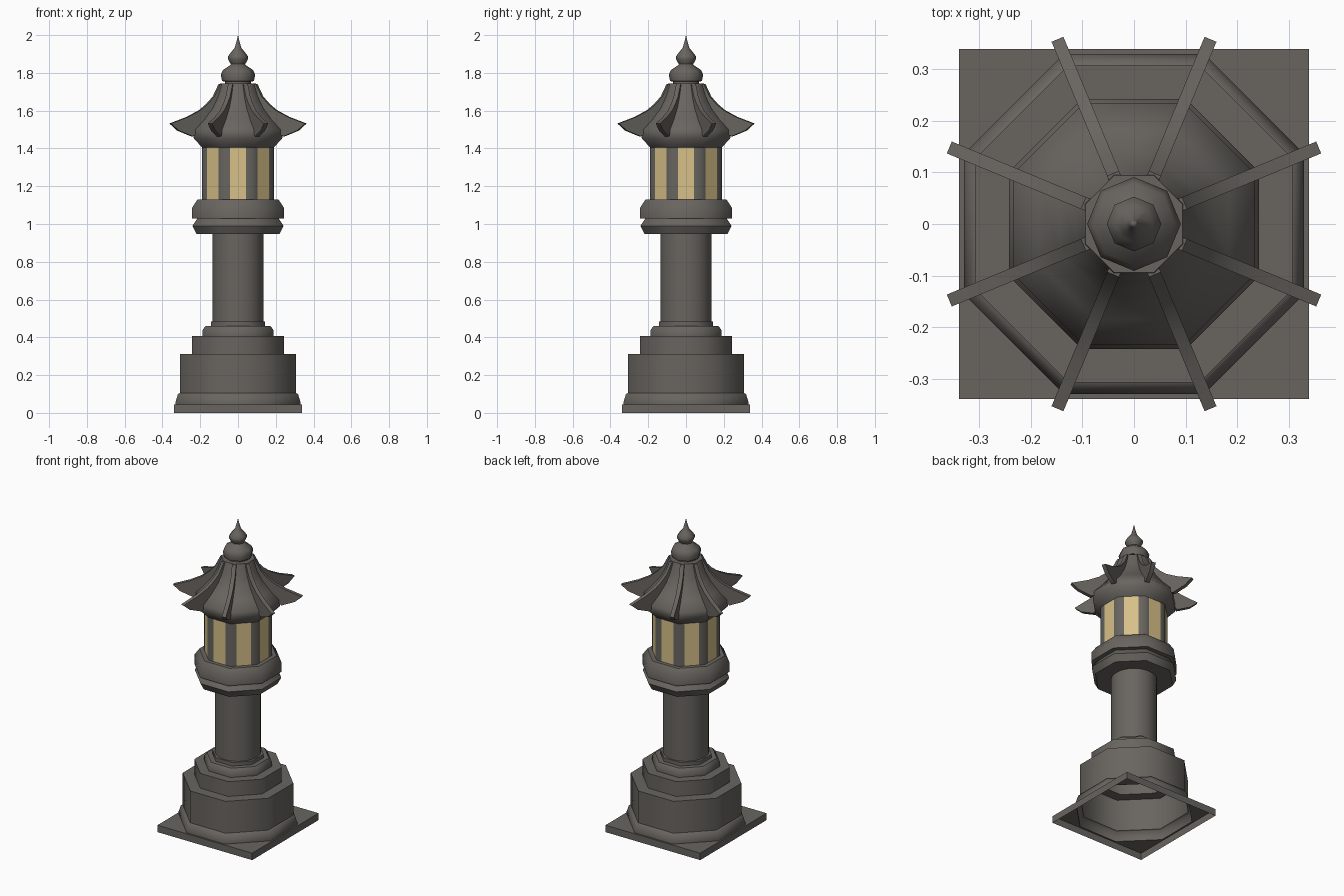
import bpy, bmesh, math
from mathutils import Vector

if "Cube" in bpy.data.objects:
    bpy.data.objects.remove(bpy.data.objects["Cube"])

K = math.cos(math.pi / 8)  # apothem / corner radius of an octagon


def material(name, rgb):
    m = bpy.data.materials.new(name)
    m.diffuse_color = (*rgb, 1)
    m.use_nodes = True
    m.node_tree.nodes["Principled BSDF"].inputs["Base Color"].default_value = m.diffuse_color
    return m


stone = material("dark_stone", (0.14, 0.13, 0.117))
glow = material("warm_glass", (0.68, 0.53, 0.25))


def finish(name, bm, mats=(stone,), angle=47):
    bmesh.ops.remove_doubles(bm, verts=bm.verts, dist=1e-5)
    bmesh.ops.recalc_face_normals(bm, faces=bm.faces)
    me = bpy.data.meshes.new(name)
    bm.to_mesh(me)
    bm.free()
    for m in mats:
        me.materials.append(m)
    ob = bpy.data.objects.new(name, me)
    bpy.context.collection.objects.link(ob)
    bpy.ops.object.select_all(action='DESELECT')
    ob.select_set(True)
    bpy.context.view_layer.objects.active = ob
    bpy.ops.object.shade_smooth_by_angle(angle=math.radians(angle))
    return ob


def lathe(name, profile, sides=8, turn=0.5, scale=1 / K, angle=47):
    """Turn a (radius, z) profile; by default radius is the octagon's flat-side distance."""
    bm = bmesh.new()
    rings = []
    for r, z in profile:
        ring = []
        for i in range(sides):
            a = (i + turn) * math.tau / sides
            ring.append(bm.verts.new((r * scale * math.cos(a), r * scale * math.sin(a), z)))
        rings.append(ring)
    for lo, hi in zip(rings, rings[1:]):
        for i in range(sides):
            j = (i + 1) % sides
            bm.faces.new((lo[i], lo[j], hi[j], hi[i]))
    return finish(name, bm, angle=angle)


# Square ground plate, open underneath, with an octagonal opening
bm = bmesh.new()
S, P, H = 0.34, 0.33, 0.045
T = P * math.tan(math.pi / 8)
for k in range(4):
    c, s = round(math.cos(k * math.pi / 2)), round(math.sin(k * math.pi / 2))

    def add(*pts):
        bm.faces.new([bm.verts.new((x * c - y * s, x * s + y * c, z)) for x, y, z in pts])
    add((P, -T, H), (S, -T, H), (S, T, H), (P, T, H))
    add((P, T, H), (S, T, H), (S, S, H), (T, S, H), (T, P, H))
    add((S, -S, 0), (S, S, 0), (S, S, H), (S, T, H), (S, -T, H), (S, -S, H))
finish("ground_plate", bm)

# Stepped octagonal base
lathe("stepped_base", [(0.33, 0.045), (0.33, 0.06), (0.318, 0.1), (0.308, 0.105),
                       (0.308, 0.312), (0.243, 0.312), (0.243, 0.408), (0.188, 0.408),
                       (0.188, 0.438), (0.172, 0.46), (0.143, 0.46), (0.143, 0.483),
                       (0.12, 0.483)])

# Round column
lathe("column", [(0.135, 0.48), (0.135, 0.95)], sides=24, scale=1)

# Double collar carrying the lantern
lathe("collar", [(0.1, 0.947), (0.22, 0.947), (0.241, 0.99), (0.215, 1.029),
                 (0.243, 1.029), (0.243, 1.086), (0.215, 1.129), (0.1, 1.129)], angle=46)

# Lantern drum: each side is a glass strip between two stone strips
bm = bmesh.new()
A, Z0, Z1 = 0.19, 1.125, 1.41
E = A * math.tan(math.pi / 8)
for k in range(8):
    a = k * math.pi / 4
    n, t = Vector((math.cos(a), math.sin(a), 0)), Vector((-math.sin(a), math.cos(a), 0))
    cuts = (-E, -0.0435, 0.0435, E)
    for i in range(3):
        p, q = n * A + t * cuts[i], n * A + t * cuts[i + 1]
        f = bm.faces.new([bm.verts.new((v.x, v.y, z))
                          for v, z in ((p, Z0), (q, Z0), (q, Z1), (p, Z1))])
        f.material_index = int(i == 1)
finish("lantern", bm, (stone, glow))

# Sweeping octagonal roof
lathe("roof", [(0.1, 1.405), (0.19, 1.405), (0.235, 1.455), (0.235, 1.5), (0.185, 1.555),
               (0.142, 1.615), (0.114, 1.675), (0.094, 1.745), (0.04, 1.745)])

# Upswept ribs on the roof corners
outline = [(0.09, 1.742), (0.106, 1.742), (0.14, 1.675), (0.178, 1.635), (0.22, 1.602),
           (0.29, 1.567), (0.388, 1.532), (0.345, 1.495), (0.264, 1.464), (0.225, 1.49),
           (0.165, 1.56), (0.11, 1.66)]
bm = bmesh.new()
for k in range(8):
    a = (k + 0.5) * math.pi / 4
    n, t = Vector((math.cos(a), math.sin(a), 0)), Vector((-math.sin(a), math.cos(a), 0))
    sides = [[bm.verts.new(n * r + t * w + Vector((0, 0, z))) for r, z in outline]
             for w in (-0.0125, 0.0125)]
    for ring in sides:
        bm.faces.new(ring)
    for i in range(len(outline)):
        j = (i + 1) % len(outline)
        bm.faces.new((sides[0][i], sides[0][j], sides[1][j], sides[1][i]))
finish("roof_ribs", bm, angle=30)

# Double-bulb finial
lathe("finial", [(0.07, 1.74), (0.07, 1.755), (0.084, 1.756), (0.091, 1.79), (0.08, 1.815),
                 (0.045, 1.838), (0.038, 1.846), (0.053, 1.872), (0.053, 1.888),
                 (0.036, 1.91), (0.018, 1.932), (0.008, 1.965), (0.0, 2.0)],
      turn=0, scale=1, angle=60)
